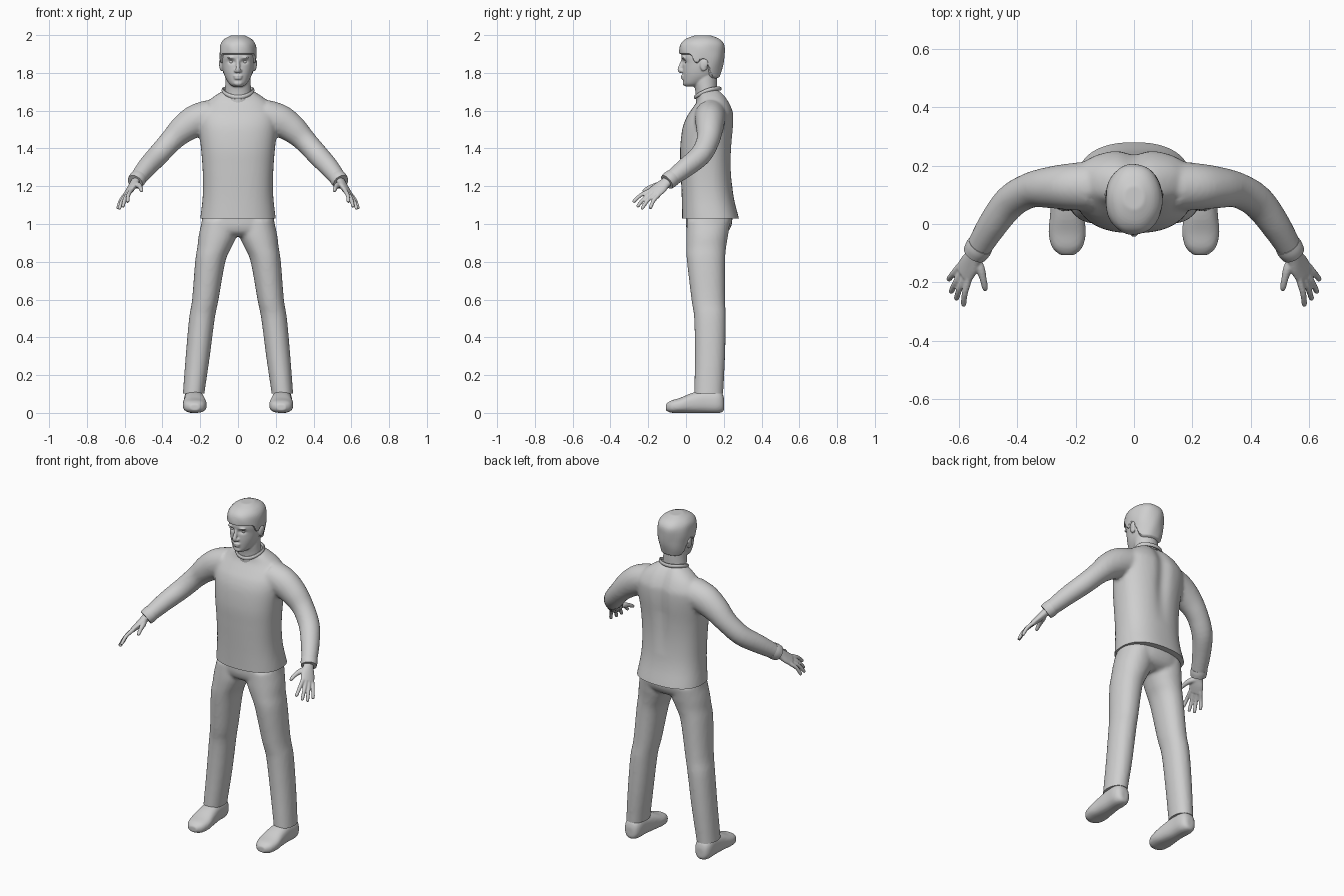
import bpy, bmesh, math
from mathutils import Vector, Matrix

if "Cube" in bpy.data.objects:
    bpy.data.objects.remove(bpy.data.objects["Cube"])

grey = bpy.data.materials.new("light_grey")
grey.diffuse_color = (0.62, 0.62, 0.62, 1)
grey.use_nodes = True
grey.node_tree.nodes["Principled BSDF"].inputs["Base Color"].default_value = grey.diffuse_color


def spline(rows, steps=4):
    """Catmull-Rom interpolation through rows of numbers."""
    out = []
    n = len(rows)
    for i in range(n - 1):
        p = [rows[max(0, min(n - 1, i + k))] for k in (-1, 0, 1, 2)]
        for j in range(steps):
            t = j / steps
            out.append([0.5 * (2 * b + (c - a) * t + (2 * a - 5 * b + 4 * c - d) * t * t
                               + (3 * b - a - 3 * c + d) * t ** 3) for a, b, c, d in zip(*p)])
    return out + [list(rows[-1])]


def loft(bm, rows, axes=None, ref=(0, 0, 1), power=2.0, side=1, n=32):
    """Closed skin over rows of (x, y, z, radius_u, radius_v)."""
    rows = spline(rows)
    pts = [Vector(r[:3]) for r in rows]
    rings = []
    for i, r in enumerate(rows):
        if axes:
            u, v = Vector(axes[0]), Vector(axes[1])
        else:
            t = (pts[min(i + 1, len(pts) - 1)] - pts[max(i - 1, 0)]).normalized()
            u = Vector(ref)
            u = (u - t * u.dot(t)).normalized()
            v = t.cross(u)
        ring = []
        for k in range(n):
            c, s = math.cos(2 * math.pi * k / n), math.sin(2 * math.pi * k / n)
            c = math.copysign(abs(c) ** (2 / power), c)
            s = math.copysign(abs(s) ** (2 / power), s)
            p = pts[i] + u * (c * max(r[3], .001)) + v * (s * max(r[4], .001))
            ring.append(bm.verts.new((p.x * side, p.y, p.z)))
        rings.append(ring)
    for a, b in zip(rings, rings[1:]):
        for k in range(n):
            bm.faces.new((a[k], a[(k + 1) % n], b[(k + 1) % n], b[k]))
    bm.faces.new(rings[0])
    bm.faces.new(rings[-1])


FLAT = ((1, 0, 0), (0, 1, 0))


def stack(bm, rows, power=2.0):
    """Horizontal sections given as (z, front, back, half width)."""
    loft(bm, [(0, (f + b) / 2, z, w, (b - f) / 2) for z, f, b, w in rows], FLAT, power=power, n=48)


def ball(bm, centre, radii):
    m = Matrix.Translation(centre) @ Matrix.Diagonal((*radii, 1))
    bmesh.ops.create_uvsphere(bm, u_segments=24, v_segments=16, radius=1, matrix=m)


def finish(bm, name, voxel=None, smooth=4, cut=None, shape=None):
    """Fuse the volumes, reshape, trim below a height and shade smooth."""
    bmesh.ops.recalc_face_normals(bm, faces=bm.faces)
    me = bpy.data.meshes.new(name)
    bm.to_mesh(me)
    bm.free()
    ob = bpy.data.objects.new(name, me)
    bpy.context.collection.objects.link(ob)
    if voxel:
        mod = ob.modifiers.new("fuse", 'REMESH')
        mod.mode = 'VOXEL'
        mod.voxel_size = voxel
        mod = ob.modifiers.new("soften", 'SMOOTH')
        mod.factor = 0.5
        mod.iterations = smooth
        dg = bpy.context.evaluated_depsgraph_get()
        me = bpy.data.meshes.new_from_object(ob.evaluated_get(dg))
        ob.modifiers.clear()
        ob.data = me
    bm = bmesh.new()
    bm.from_mesh(me)
    if shape:
        for v in bm.verts:
            shape(v.co)
    if cut:
        bmesh.ops.bisect_plane(bm, geom=bm.verts[:] + bm.edges[:] + bm.faces[:],
                               plane_co=(0, 0, cut), plane_no=(0, 0, -1), clear_outer=True)
        bmesh.ops.holes_fill(bm, edges=[e for e in bm.edges if e.is_boundary])
    bm.to_mesh(me)
    bm.free()
    me.materials.clear()
    me.materials.append(grey)
    me.shade_smooth()
    me.set_sharp_from_angle(angle=math.radians(40))
    return ob


# Sweater: torso and both sleeves
bm = bmesh.new()
stack(bm, [(.98, -.02, .29, .205), (1.03, -.02, .28, .2), (1.12, -.022, .257, .189),
           (1.2, -.025, .245, .185), (1.3, -.029, .24, .188), (1.4, -.031, .243, .196),
           (1.5, -.02, .252, .207), (1.56, .0, .254, .21), (1.6, .025, .25, .2),
           (1.65, .058, .228, .16), (1.69, .068, .2, .105), (1.712, .085, .175, .065)], 2.4)
for s in (1, -1):
    loft(bm, [(.14, .13, 1.575, .085, .085), (.22, .128, 1.548, .086, .08),
              (.29, .125, 1.503, .075, .071), (.355, .116, 1.44, .061, .061),
              (.423, .077, 1.365, .057, .058), (.483, 0, 1.3, .052, .052),
              (.537, -.088, 1.232, .042, .043)], side=s)


def spine(p):
    if p.y > .17:
        k = min(1, max(0, (p.z - 1.2) / .25))
        p.y -= .016 * k * math.exp(-(p.x / .04) ** 2)


finish(bm, "sweater", .01, 6, cut=1.028, shape=spine)

# Collar band and sleeve cuffs
bm = bmesh.new()
N, M = 48, 10
grid = [[bm.verts.new(((.08 + .007 * math.cos(b)) * math.cos(a),
                       .115 + (.066 + .007 * math.cos(b)) * math.sin(a),
                       1.694 + .022 * math.sin(a) + .014 * math.cos(a) ** 2 + .011 * math.sin(b)))
         for b in [2 * math.pi * j / M for j in range(M)]]
        for a in [2 * math.pi * i / N for i in range(N)]]
for i in range(N):
    for j in range(M):
        bm.faces.new((grid[i][j], grid[(i + 1) % N][j],
                      grid[(i + 1) % N][(j + 1) % M], grid[i][(j + 1) % M]))
finish(bm, "collar")
for s, label in ((1, "left"), (-1, "right")):
    bm = bmesh.new()
    loft(bm, [(.526, -.071, 1.246, .045, .045), (.535, -.085, 1.235, .046, .046),
              (.545, -.101, 1.222, .043, .043)], side=s)
    finish(bm, label + "_cuff")

# Trousers: pelvis and both legs
bm = bmesh.new()
stack(bm, [(1.1, .0, .225, .175), (1.04, .0, .245, .188), (.99, .0, .24, .195),
           (.955, .012, .218, .185), (.935, .04, .18, .14)], 2.3)
for s in (1, -1):
    loft(bm, [(.1, .12, 1.02, .09, .115), (.108, .112, .94, .1, .111), (.124, .107, .88, .091, .106),
              (.147, .106, .8, .08, .101), (.173, .118, .6, .07, .089), (.191, .127, .5, .068, .084),
              (.213, .127, .3, .064, .08), (.235, .12, .1, .057, .077), (.238, .12, .05, .056, .077)],
         FLAT, side=s, power=2.15)
finish(bm, "trousers", .01, 5, cut=.103)

# Shoes
for s, label in ((1, "left"), (-1, "right")):
    bm = bmesh.new()
    loft(bm, [(.235, .202, .045, .022, .03), (.235, .19, .055, .04, .052), (.235, .16, .06, .051, .062),
              (.233, .1, .061, .052, .062), (.23, .03, .052, .058, .053), (.229, -.03, .04, .064, .04),
              (.229, -.08, .033, .052, .032), (.229, -.106, .03, .025, .017)],
         ((1, 0, 0), (0, 0, 1)), side=s, power=2.5)
    finish(bm, label + "_shoe", .007, 3)

# Hands: palm, four fingers and thumb
across = Vector((.46, .83, -.32))
knuckle = Vector((.582, -.168, 1.166))
tips = [(.585, -.281, 1.115), (.61, -.259, 1.09), (.629, -.236, 1.078), (.637, -.192, 1.08)]
for s, label in ((1, "left"), (-1, "right")):
    bm = bmesh.new()
    loft(bm, [(.525, -.065, 1.25, .03, .026), (.547, -.108, 1.218, .031, .022),
              (.565, -.14, 1.19, .041, .019), (.585, -.172, 1.163, .041, .014)], ref=across, side=s)
    for i, tip in enumerate(tips):
        tip = Vector(tip)
        base = knuckle + across * (-.03 + .02 * i)
        start = base.lerp(Vector((.56, -.13, 1.2)), .4)
        mid = base.lerp(tip, .5) + Vector((.004, -.003, .007))
        loft(bm, [(*start, .011, .011), (*base, .012, .012), (*mid, .0105, .0105),
                  (*mid.lerp(tip, .85), .0095, .0095), (*tip, .005, .005)], side=s, ref=across, n=12)
    loft(bm, [(.548, -.115, 1.208, .017, .017), (.528, -.15, 1.206, .016, .016),
              (.517, -.19, 1.194, .012, .012), (.511, -.218, 1.179, .0105, .0105),
              (.509, -.229, 1.172, .005, .005)], side=s, ref=across, n=12)
    finish(bm, label + "_hand", .0045, 3)

# Head: neck, skull, nose, brows, lips and ears
bm = bmesh.new()
stack(bm, [(1.62, .055, .17, .07), (1.7, .05, .165, .069), (1.75, .04, .165, .067), (1.8, .04, .165, .066)])
stack(bm, [(1.727, .0, .06, .024), (1.742, -.012, .1, .046), (1.775, -.016, .15, .067),
           (1.81, -.018, .172, .079), (1.85, -.018, .185, .086), (1.89, -.025, .19, .088),
           (1.94, -.012, .185, .083), (1.975, .02, .16, .06), (1.988, .06, .12, .03)], 2.15)
loft(bm, [(0, -.012, 1.872, .009, .012), (0, -.024, 1.842, .01, .012), (0, -.034, 1.818, .013, .011),
          (0, -.024, 1.802, .012, .01)], ref=(1, 0, 0), n=16)
for z, w in ((1.783, .025), (1.771, .021)):
    ball(bm, (0, -.015, z), (w, .013, .006))
ball(bm, (0, -.005, 1.745), (.024, .013, .014))
for s in (1, -1):
    ball(bm, (.013 * s, -.022, 1.811), (.009, .011, .008))
    ball(bm, (.034 * s, -.014, 1.881), (.024, .011, .007))
    ball(bm, (.088 * s, .094, 1.842), (.011, .02, .034))
    ball(bm, (.093 * s, .101, 1.85), (.008, .017, .024))


def sockets(p):
    if p.y < .03:
        d = ((abs(p.x) - .034) / .018) ** 2 + ((p.z - 1.86) / .011) ** 2
        p.y += .012 * math.exp(-d)


finish(bm, "head", .0045, 3, shape=sockets)
for s, label in ((1, "left"), (-1, "right")):
    bm = bmesh.new()
    ball(bm, (.034 * s, .008, 1.859), (.014, .014, .012))
    finish(bm, label + "_eye")

# Hair: cap that sinks into the head below the hairline
bm = bmesh.new()
stack(bm, [(1.75, .03, .17, .07), (1.8, -.005, .186, .086), (1.85, -.025, .198, .095),
           (1.9, -.037, .205, .098), (1.95, -.03, .202, .093), (1.98, .0, .177, .071), (1.999, .05, .13, .035)], 2.1)


def hairline(p):
    step = lambda a, b: 1 / (1 + math.exp(-(p.y - a) / b))
    low = 1.892 - .05 * step(.035, .006) + .025 * step(.07, .006) - .1 * step(.122, .007)
    k = min(1, max(0, (p.z - low) / .012))
    k = .8 + .2 * k * k * (3 - 2 * k)
    k += .012 * math.sin(5 * math.atan2(p.y - .085, p.x) + 14 * p.z) * math.sin(45 * p.z + 30 * p.x)
    p.x *= k
    p.y = .085 + (p.y - .085) * k


finish(bm, "hair", .005, 2, shape=hairline)
